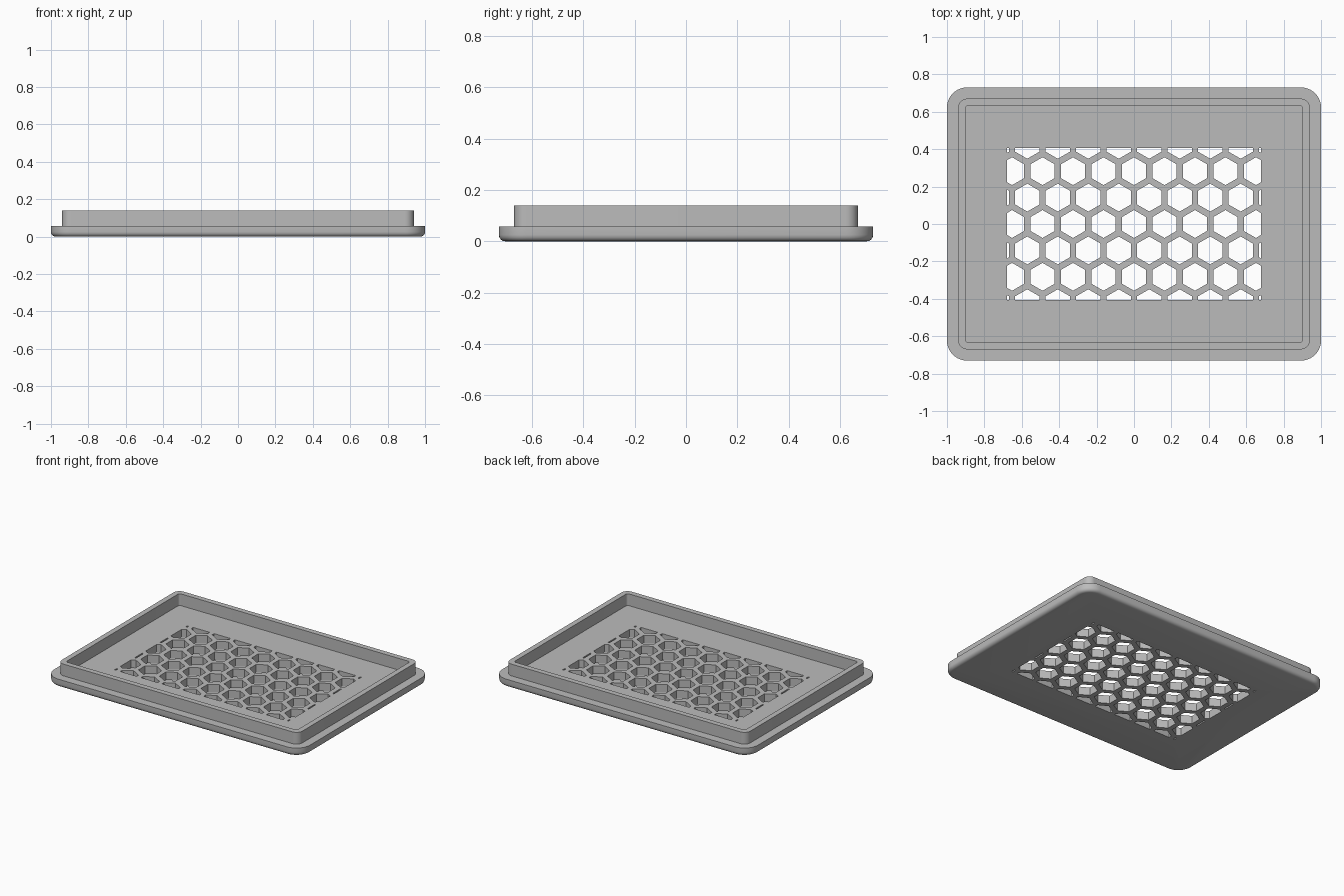
import bpy, bmesh
from math import sin, cos, pi, radians
from mathutils import Vector

cube = bpy.data.objects.get("Cube")
if cube:
    bpy.data.objects.remove(cube, do_unlink=True)

grey = bpy.data.materials.new("matte grey")
grey.use_nodes = True
COLOUR = (0.5, 0.5, 0.5, 1)
grey.diffuse_color = COLOUR
grey.node_tree.nodes["Principled BSDF"].inputs["Base Color"].default_value = COLOUR

HALF_X, HALF_Y, RADIUS = 1.0, 0.73, 0.107
PLATE_TOP, RIM_TOP, FILLET = 0.057, 0.14, 0.025


def add_object(name, bm):
    bmesh.ops.recalc_face_normals(bm, faces=bm.faces)
    mesh = bpy.data.meshes.new(name)
    bm.to_mesh(mesh)
    bm.free()
    mesh.materials.append(grey)
    obj = bpy.data.objects.new(name, mesh)
    bpy.context.collection.objects.link(obj)
    return obj


def rounded_ring(bm, inset, z, steps=10):
    """Rounded rectangle loop, inset from the outer edge of the plate."""
    r = max(RADIUS - inset, 0.015)
    cx, cy = HALF_X - inset - r, HALF_Y - inset - r
    ring = []
    for corner, (sx, sy) in enumerate([(1, 1), (-1, 1), (-1, -1), (1, -1)]):
        for i in range(steps + 1):
            a = (corner + i / steps) * pi / 2
            ring.append(bm.verts.new((sx * cx + r * cos(a), sy * cy + r * sin(a), z)))
    return ring


# Tray: rounded bottom edge, flange, raised rim and recessed floor
profile = []
for i in range(5):
    a = i / 4 * pi / 2
    profile.append((FILLET * (1 - sin(a)), FILLET * (1 - cos(a))))
profile += [(0, PLATE_TOP), (0.06, PLATE_TOP), (0.06, RIM_TOP),
            (0.098, RIM_TOP), (0.098, PLATE_TOP)]
bm = bmesh.new()
rings = [rounded_ring(bm, inset, z) for inset, z in profile]
for low, high in zip(rings, rings[1:]):
    for i in range(len(low)):
        j = (i + 1) % len(low)
        bm.faces.new((low[i], low[j], high[j], high[i]))
bm.faces.new(rings[0])
bm.faces.new(rings[-1])
tray = add_object("vented_tray", bm)

# Honeycomb cutter, trimmed to a rectangle
PITCH, HEX_R, VENT_X, VENT_Y = 0.163, 0.0745, 0.679, 0.407
bm = bmesh.new()
for row in range(-3, 4):
    shift = 0.5 * (row % 2)
    for col in range(-5, 5 if row % 2 else 6):
        x, y = (col + shift) * PITCH, row * PITCH * cos(pi / 6)
        bm.faces.new([bm.verts.new((x + HEX_R * sin(k * pi / 3),
                                    y + HEX_R * cos(k * pi / 3), -0.1))
                      for k in range(6)])
for normal, dist in (((1, 0, 0), VENT_X), ((-1, 0, 0), VENT_X),
                     ((0, 1, 0), VENT_Y), ((0, -1, 0), VENT_Y)):
    n = Vector(normal)
    bmesh.ops.bisect_plane(bm, geom=bm.verts[:] + bm.edges[:] + bm.faces[:],
                           plane_co=n * dist, plane_no=n, clear_outer=True)
solid = bmesh.ops.extrude_face_region(bm, geom=bm.faces[:], use_keep_orig=True)
bmesh.ops.translate(bm, vec=(0, 0, 0.3),
                    verts=[v for v in solid["geom"] if isinstance(v, bmesh.types.BMVert)])
cutter = add_object("honeycomb_cutter", bm)
cutter.hide_render = True

# Cut the vents, then drop the cutter
cut = tray.modifiers.new("vents", "BOOLEAN")
cut.operation, cut.solver, cut.object = "DIFFERENCE", "EXACT", cutter
bpy.ops.object.select_all(action="DESELECT")
bpy.context.view_layer.objects.active = tray
tray.select_set(True)
bpy.ops.object.modifier_apply(modifier=cut.name)
bpy.data.objects.remove(cutter, do_unlink=True)
bpy.ops.object.shade_smooth_by_angle(angle=radians(30))
